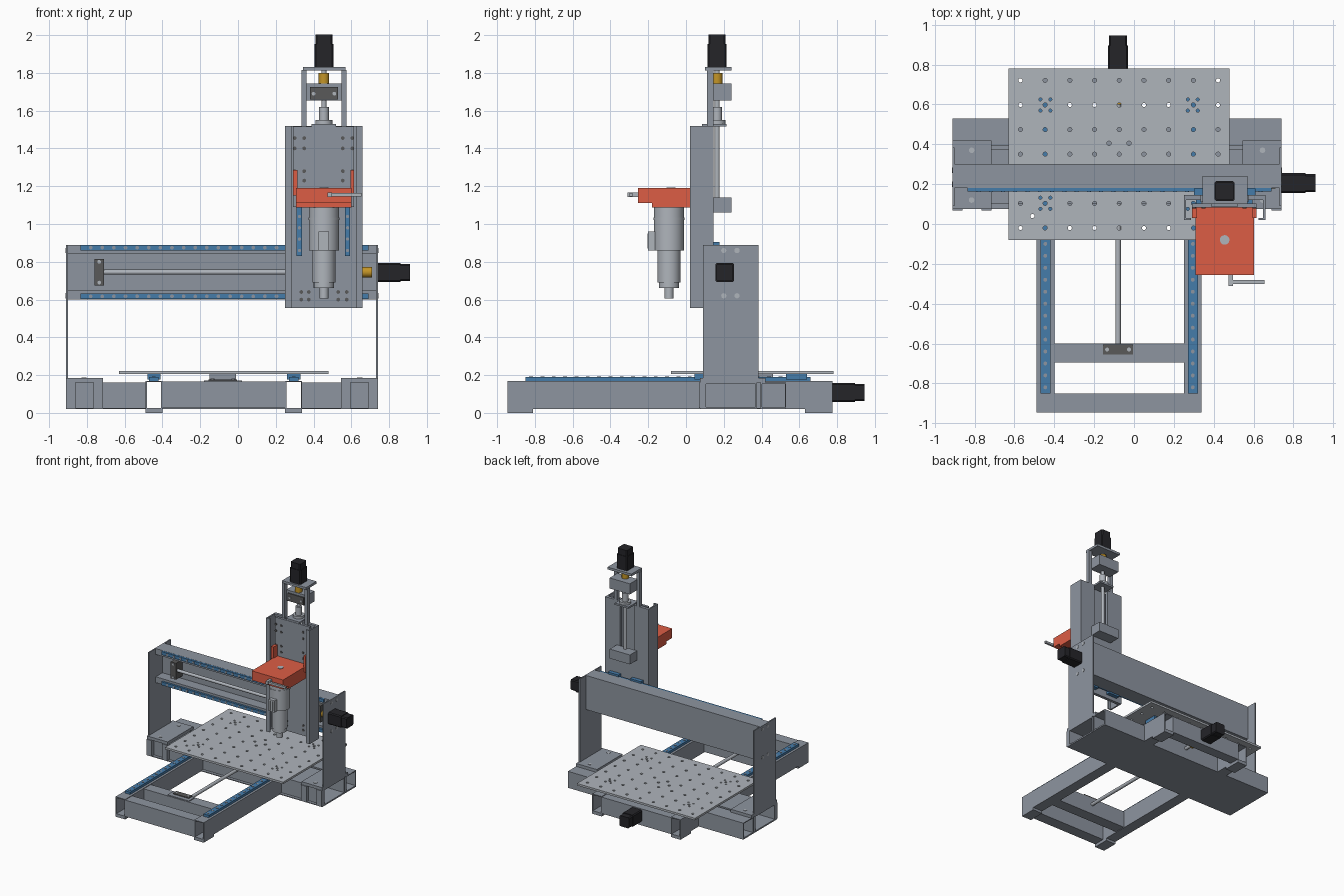
import bpy, bmesh, math
from mathutils import Vector, Matrix

if "Cube" in bpy.data.objects:
    bpy.data.objects.remove(bpy.data.objects["Cube"])

def mat(name, c):
    m = bpy.data.materials.new(name)
    m.diffuse_color = (*c, 1)
    m.use_nodes = True
    m.node_tree.nodes["Principled BSDF"].inputs["Base Color"].default_value = m.diffuse_color
    return m

STEEL = mat("steel", (.27, .30, .35))
LIGHT = mat("aluminium", (.43, .46, .50))
BLUE = mat("rail_blue", (.06, .20, .40))
RED = mat("mount_red", (.72, .11, .06))
BLACK = mat("motor_black", (.018, .018, .022))
GOLD = mat("brass", (.55, .30, .02))
DARK = mat("bearing_dark", (.10, .10, .10))

def finish(name, bm, m):
    me = bpy.data.meshes.new(name)
    bm.to_mesh(me)
    bm.free()
    ob = bpy.data.objects.new(name, me)
    bpy.context.collection.objects.link(ob)
    if m:
        me.materials.append(m)
    return ob

def boxes(name, lst, m=STEEL):
    bm = bmesh.new()
    for x0, x1, y0, y1, z0, z1 in lst:
        M = Matrix.Translation(((x0+x1)/2, (y0+y1)/2, (z0+z1)/2)) @ Matrix.Diagonal((x1-x0, y1-y0, z1-z0, 1))
        bmesh.ops.create_cube(bm, size=1, matrix=M)
    return finish(name, bm, m)

def box(name, *b, m=STEEL):
    return boxes(name, [b], m)

def cyls(name, lst, m=STEEL, n=24):
    # each entry: start point, end point, radius
    bm = bmesh.new()
    for a, b, r in lst:
        a, b = Vector(a), Vector(b)
        q = (b-a).to_track_quat('Z', 'Y').to_matrix().to_4x4()
        bmesh.ops.create_cone(bm, cap_ends=True, segments=n, radius1=r, radius2=r,
                              depth=(b-a).length, matrix=Matrix.Translation((a+b)/2) @ q)
    for f in bm.faces:
        f.smooth = len(f.verts) == 4
    for e in bm.edges:
        if len(e.link_faces) == 2 and e.calc_face_angle() > .6:
            e.smooth = False
    return finish(name, bm, m)

def tube(name, x0, x1, y0, y1, z0, z1, axis, t=.007):
    w = [(x0, x1, y0, y1, z0, z0+t), (x0, x1, y0, y1, z1-t, z1)]
    if axis == 'y':
        w += [(x0, x0+t, y0, y1, z0+t, z1-t), (x1-t, x1, y0, y1, z0+t, z1-t)]
    else:
        w += [(x0, x1, y0, y0+t, z0+t, z1-t), (x0, x1, y1-t, y1, z0+t, z1-t)]
    return boxes(name, w)

def motor(name, start, axis):
    # stepper body with chamfered corners, longer stage then slimmer end
    bm = bmesh.new()
    q = Vector(axis).to_track_quat('Z', 'Y').to_matrix().to_4x4()
    for d0, d1, h in ((0, .12, .05), (.12, .17, .045)):
        M = Matrix.Translation(start) @ q @ Matrix.Translation((0, 0, (d0+d1)/2)) @ Matrix.Diagonal((2*h, 2*h, d1-d0, 1))
        v = bmesh.ops.create_cube(bm, size=1, matrix=M)['verts']
        ax = Vector(axis)
        es = {e for x in v for e in x.link_edges if abs((e.verts[0].co-e.verts[1].co).normalized().dot(ax)) > .9}
        bmesh.ops.bevel(bm, geom=list(es), offset=.008, segments=1, affect='EDGES')
    finish(name, bm, BLACK)

# Base frame: long tubes, feet, cross bars
RX = (-.445, .295)
for i, x in enumerate(RX):
    tube(f"base_tube_{i}", x-.045, x+.045, -.945, .775, .02, .17, 'y')
    boxes(f"feet_{i}", [(x-.045, x+.045, -.945, -.81, 0, .02), (x-.045, x+.045, .63, .775, 0, .02)])
    box(f"y_rail_{i}", x-.025, x+.025, -.85, .66, .17, .19, m=BLUE)
    cyls(f"y_rail_bolts_{i}", [((x, -.82+.06*k, .18), (x, -.82+.06*k, .193), .01) for k in range(25)], STEEL, 10)
    boxes(f"y_carriages_{i}", [(x-.035, x+.035, y-.055, y+.055, .178, .205) for y in (.1, .585)], BLUE)
for nm, a, b in (("front", -.945, -.85), ("bearing", -.695, -.60), ("rear", .69, .775)):
    tube(f"{nm}_crossbar", -.40, .25, a, b, .025, .165, 'x')

# Gantry cross tubes, interrupted by the long tubes, with bottom plate
for k, (a, b) in enumerate(((-.91, -.49), (-.40, .25), (.34, .74))):
    tube(f"gantry_tube_front_{k}", a, b, .10, .375, .025, .16, 'x')
    tube(f"gantry_tube_rear_{k}", a, b, .395, .53, .025, .16, 'x')
box("gantry_bottom_plate", -.91, .74, .075, .53, .02, .027)

# Y screw drive
SX = -.08
cyls("y_screw", [((SX, -.66, .11), (SX, .62, .11), .014)], LIGHT)
box("y_bearing_saddle", SX-.10, SX+.10, -.69, -.61, .165, .172)
box("y_bearing_block", SX-.075, SX+.075, -.655, -.605, .07, .178, m=DARK)
cyls("y_bearing_bolts", [((SX+s*.055, -.63, .17), (SX+s*.055, -.63, .181), .01) for s in (-1, 1)], LIGHT, 12)
cyls("y_coupling", [((SX, .60, .11), (SX, .67, .11), .028)], GOLD)
motor("y_motor", (SX, .775, .107), (0, 1, 0))
box("y_nut_block", SX-.07, SX+.07, .33, .46, .09, .205)

# Table with bolt hole grid
table = box("table", -.63, .48, -.08, .78, .205, .222, m=LIGHT)
holes = [(-.57+.124*i, -.02+.1235*j, .0105) for i in range(9) for j in range(7)]
for x in RX:
    for y in (.104, .597):
        holes += [(x+s*.025, y+t*.028, .008) for s in (-1, 1) for t in (-1, 1)]
holes += [(-.125, .405, .011), (-.025, .405, .011), (-.51, .04, .0105)]
cutter = cyls("hole_cutter", [((x, y, .19), (x, y, .24), r) for x, y, r in holes], None, 12)
cutter.hide_render = True
cutter.hide_set(True)
mod = table.modifiers.new("holes", 'BOOLEAN')
mod.operation, mod.object, mod.solver = 'DIFFERENCE', cutter, 'EXACT'

# Gantry uprights: angle plates with foot flanges and front clamps
for nm, xo, d in (("left", -.91, 1), ("right", .74, -1)):
    X = lambda a, b: tuple(sorted((xo+d*a, xo+d*b)))
    box(f"{nm}_upright", *X(0, .01), .09, .385, .16, .89)
    box(f"{nm}_foot_plate", *X(0, .195), .075, .42, .16, .185)
    boxes(f"{nm}_front_clamps", [(*X(.0, .05), .068, .10, .027, .16), (*X(.145, .195), .068, .10, .027, .16)])
    cyls(f"{nm}_foot_bolts", [((xo+d*.095, y, .18), (xo+d*.095, y, .188), .014) for y in (.12, .37)], LIGHT, 12)
    cyls(f"{nm}_upright_bolts", [((xo, y, z), (xo-d*.003, y, z), .014)
                                 for y in (.20, .27) for z in (.62, .86)], LIGHT, 12)

# Gantry beam channel, X rails and screw drive
boxes("gantry_beam", [(-.90, .73, .18, .30, .84, .89), (-.90, .73, .18, .30, .60, .65),
                      (-.90, .73, .27, .30, .65, .84)])
for i, z in enumerate((.617, .875)):
    box(f"x_rail_{i}", -.835, .69, .163, .18, z-.014, z+.014, m=BLUE)
    cyls(f"x_rail_bolts_{i}", [((-.78+.0615*k, .17, z), (-.78+.0615*k, .161, z), .01) for k in range(24)], STEEL, 10)
    boxes(f"x_carriages_{i}", [(x-.05, x+.05, .145, .178, z-.03, z+.03) for x in (.35, .56)], BLUE)
cyls("x_screw", [((-.74, .205, .745), (.68, .205, .745), .013)], LIGHT)
box("x_bearing_left", -.76, -.71, .18, .27, .675, .815, m=DARK)
box("x_bearing_right", .60, .65, .18, .27, .675, .815, m=DARK)
cyls("x_bearing_bolts", [((-.735, .185, z), (-.735, .176, z), .01) for z in (.69, .80)], LIGHT, 12)
cyls("x_coupling", [((.655, .205, .745), (.71, .205, .745), .028)], GOLD)
motor("x_motor", (.74, .205, .743), (1, 0, 0))
box("x_nut_block", .40, .51, .145, .24, .70, .79)

# Z housing: back plate with slot, side flanges with small lips
boxes("z_back_plate", [(.25, .39, .12, .145, .555, 1.52), (.52, .66, .12, .145, .555, 1.52),
                       (.39, .52, .12, .145, .555, 1.08)])
boxes("z_flanges", [(.25, .262, .03, .12, .555, 1.52), (.648, .66, .03, .12, .555, 1.52),
                    (.25, .285, .02, .03, .555, 1.52), (.625, .66, .02, .03, .555, 1.52)])
for i, x in enumerate((.325, .58)):
    box(f"z_rail_{i}", x-.014, x+.014, .103, .12, .83, 1.5, m=BLUE)
    cyls(f"z_rail_bolts_{i}", [((x, .11, .86+.06*k), (x, .101, .86+.06*k), .009) for k in range(11)], STEEL, 10)
box("z_slide_plate", .29, .615, .082, .102, 1.09, 1.515)
cyls("z_slide_bolts", [((x, .085, z), (x, .078, z), .01) for x in (.30, .35, .555, .605)
                       for z in (1.23, 1.28, 1.40, 1.455)], DARK, 12)
cyls("z_plate_bolts", [((x, .125, z), (x, .116, z), .01) for x in (.335, .375, .53, .575)
                       for z in (.60, .64)], DARK, 12)

# Z screw drive and motor tower
ZX, ZY = .455, .165
boxes("motor_posts", [(x, x+.027, .11, .145, 1.50, 1.815) for x in (.335, .548)])
box("motor_plate", .345, .57, .10, .24, 1.812, 1.832)
motor("z_motor", (ZX, ZY, 1.832), (0, 0, 1))
cyls("z_coupling", [((ZX, ZY, 1.74), (ZX, ZY, 1.80), .028)], GOLD)
cyls("z_shaft", [((ZX, ZY, 1.08), (ZX, ZY, 1.83), .013)], LIGHT)
box("z_upper_block", .36, .55, .135, .24, 1.655, 1.745)
box("z_lower_block", .36, .55, .145, .24, 1.06, 1.14)
box("z_bearing", .38, .53, .125, .136, 1.66, 1.725, m=DARK)
cyls("z_bearing_bolts", [((ZX+s*.055, .126, 1.69), (ZX+s*.055, .12, 1.69), .01) for s in (-1, 1)], LIGHT, 12)
box("z_nut_plate", .39, .52, .085, .215, 1.515, 1.53)
cyls("z_nut", [((ZX, ZY, 1.53), (ZX, ZY, 1.55), .045), ((ZX, ZY, 1.55), (ZX, ZY, 1.62), .026)], LIGHT)

# Red spindle mount with ears and clamp handle
boxes("spindle_mount", [(.308, .602, -.255, .082, 1.11, 1.19), (.308, .602, -.18, .082, 1.087, 1.11),
                        (.29, .315, .03, .082, 1.15, 1.285), (.595, .615, .03, .082, 1.15, 1.285)], RED)
cyls("mount_cap", [((ZX, -.08, 1.185), (ZX, -.08, 1.194), .024)], LIGHT)
box("handle_stem", .475, .497, -.31, -.255, 1.142, 1.168, m=LIGHT)
box("handle_bar", .475, .655, -.30, -.282, 1.145, 1.163, m=LIGHT)

# Spindle motor
SY = -.09
cyls("spindle", [((ZX, SY, a), (ZX, SY, b), r) for a, b, r in
                 ((.86, 1.087, .08), (.69, .86, .061), (.66, .69, .054), (.605, .66, .024))], LIGHT, 40)
cyls("spindle_collar", [((ZX, SY, 1.02), (ZX, SY, 1.035), .083)], LIGHT, 40)
boxes("spindle_switch", [(.427, .483, -.20, -.15, .86, .96), (.44, .447, -.205, -.2, .87, .95),
                         (.463, .47, -.205, -.2, .87, .95)], LIGHT)
